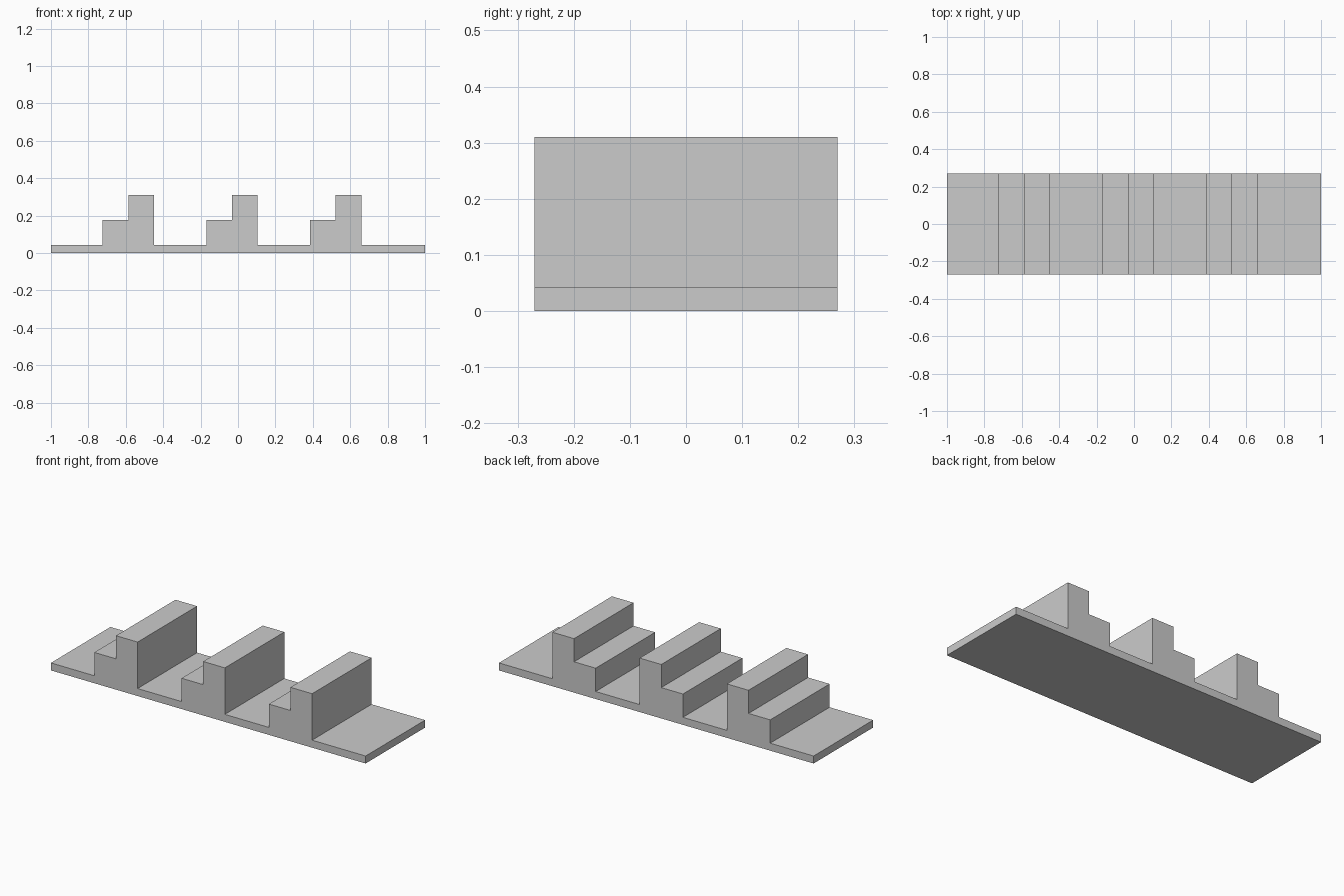
import bpy, bmesh

if "Cube" in bpy.data.objects:
    bpy.data.objects.remove(bpy.data.objects["Cube"])

HALF_DEPTH = 0.27
BASE_Z, STEP_Z, TOP_Z = 0.043, 0.177, 0.31
STEP_W, PITCH, FIRST_X = 0.1375, 0.5545, -0.724

# Side profile: flat base with three repeated two-level steps
profile = [(-1, 0), (1, 0), (1, BASE_Z)]
for i in reversed(range(3)):
    x = FIRST_X + i * PITCH
    profile += [(x + 2 * STEP_W, BASE_Z), (x + 2 * STEP_W, TOP_Z),
                (x + STEP_W, TOP_Z), (x + STEP_W, STEP_Z),
                (x, STEP_Z), (x, BASE_Z)]
profile.append((-1, BASE_Z))

# Extrude the profile from front to back
bm = bmesh.new()
face = bm.faces.new([bm.verts.new((x, -HALF_DEPTH, z)) for x, z in profile])
result = bmesh.ops.extrude_face_region(bm, geom=[face], use_keep_orig=True)
moved = [g for g in result["geom"] if isinstance(g, bmesh.types.BMVert)]
bmesh.ops.translate(bm, verts=moved, vec=(0, 2 * HALF_DEPTH, 0))
bmesh.ops.recalc_face_normals(bm, faces=bm.faces)

mesh = bpy.data.meshes.new("stepped_rack")
bm.to_mesh(mesh)
bm.free()
rack = bpy.data.objects.new("stepped_rack", mesh)
bpy.context.collection.objects.link(rack)
